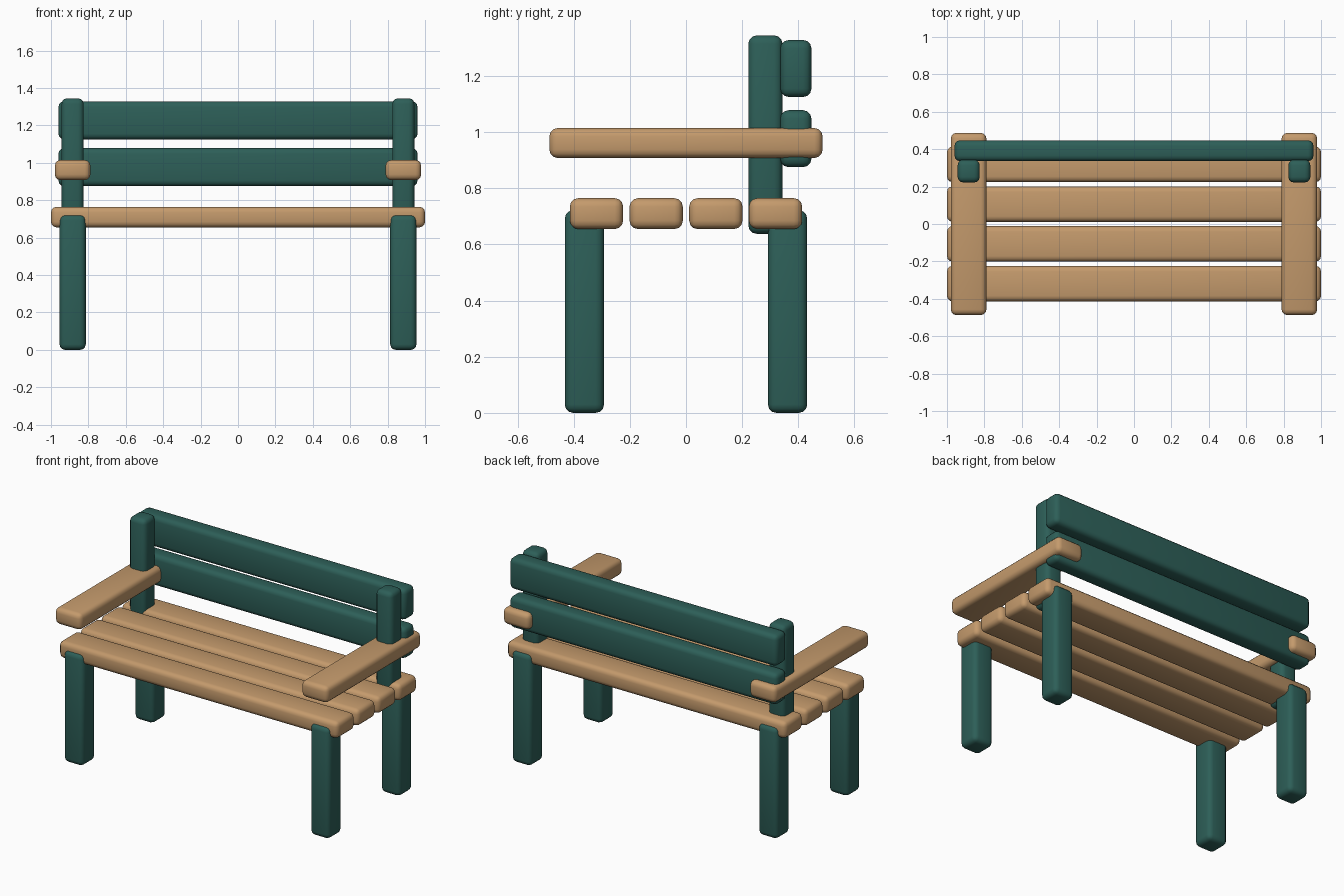
import bpy
import math

if "Cube" in bpy.data.objects:
    bpy.data.objects.remove(bpy.data.objects["Cube"])


def material(name, rgb):
    m = bpy.data.materials.new(name)
    lin = [(c / 255 / 12.92) if c / 255 <= 0.04045 else ((c / 255 + 0.055) / 1.055) ** 2.4 for c in rgb]
    m.diffuse_color = (*lin, 1)
    m.use_nodes = True
    m.node_tree.nodes["Principled BSDF"].inputs["Base Color"].default_value = m.diffuse_color
    return m


WOOD = material("tan wood", (196, 154, 108))
GREEN = material("dark green paint", (45, 95, 88))


def board(name, x, y, z, mat, radius=0.03):
    """Rounded box from (min, max) ranges on each axis."""
    ranges = (x, y, z)
    bpy.ops.mesh.primitive_cube_add(size=1, location=[(a + b) / 2 for a, b in ranges])
    ob = bpy.context.object
    ob.name = name
    ob.scale = [b - a for a, b in ranges]
    bpy.ops.object.transform_apply(location=False, rotation=False, scale=True)
    ob.data.materials.append(mat)
    bev = ob.modifiers.new("rounded edges", 'BEVEL')
    bev.width = radius
    bev.segments = 3
    bpy.ops.object.modifier_apply(modifier=bev.name)
    bpy.ops.object.shade_smooth_by_angle(angle=math.radians(40))
    return ob


def centred(c, size):
    return (c - size / 2, c + size / 2)


# Seat slats
for i in range(4):
    board(f"seat_slat_{i + 1}", (-1, 1), centred(-0.319 + i * 0.2127, 0.19), (0.655, 0.765), WOOD)

# Backrest slats, behind the posts
for name, z in (("lower", 0.977), ("upper", 1.227)):
    board(f"{name}_back_slat", (-0.96, 0.96), (0.336, 0.447), centred(z, 0.203), GREEN)

# Legs, back posts and armrests on both sides
for side, s in (("left", -1), ("right", 1)):
    x = s * 0.884
    for end, y in (("front", -0.362), ("back", 0.362)):
        board(f"{end}_leg_{side}", centred(x, 0.14), centred(y, 0.14), (0, 0.722), GREEN)
    board(f"back_post_{side}", centred(x, 0.118), (0.222, 0.344), (0.638, 1.345), GREEN)
    board(f"armrest_{side}", centred(x, 0.19), (-0.487, 0.487), (0.908, 1.015), WOOD)
